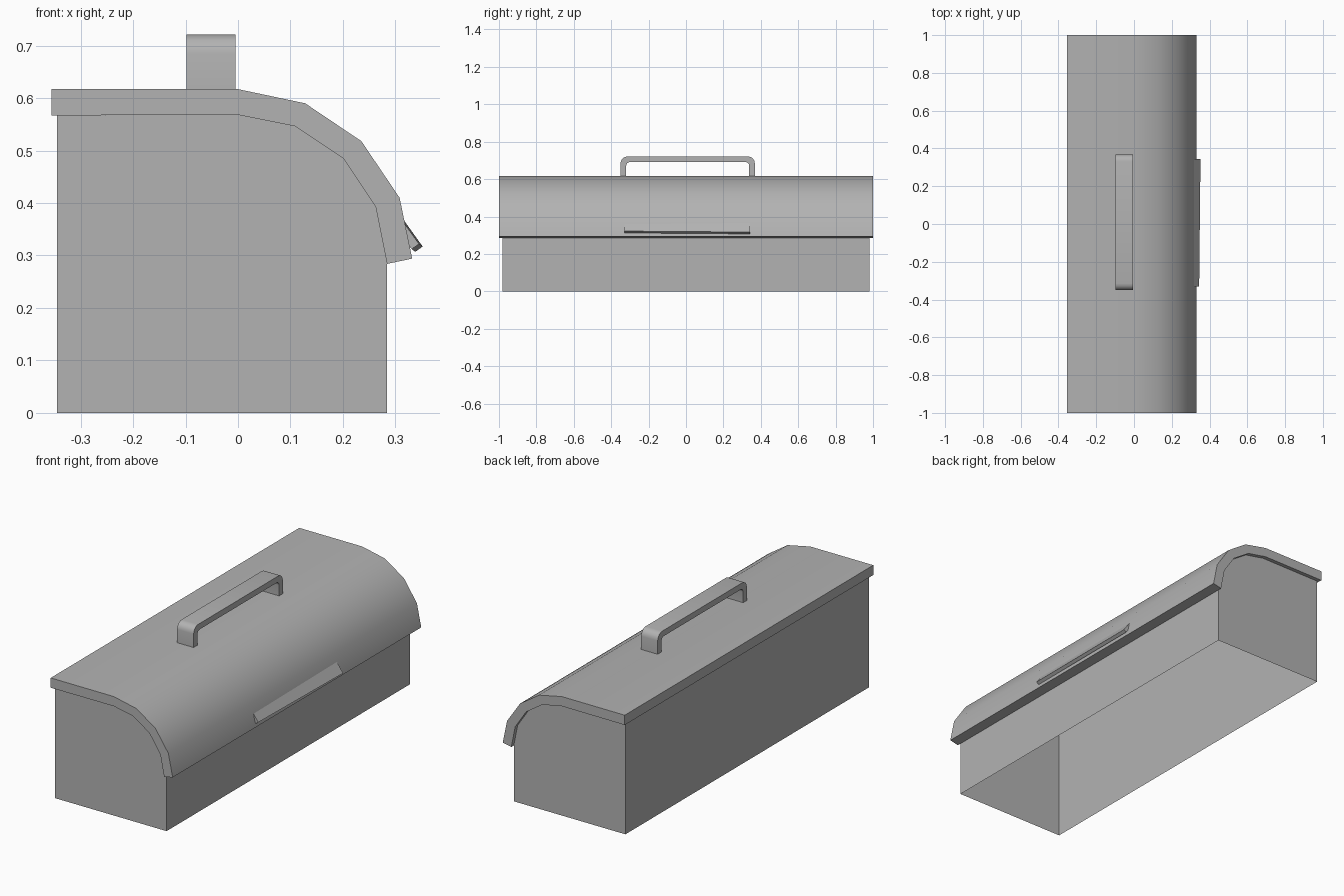
import bpy, bmesh, math
from mathutils import Vector

cube = bpy.data.objects.get("Cube")
if cube:
    bpy.data.objects.remove(cube, do_unlink=True)

grey = bpy.data.materials.new("plain_grey")
grey.use_nodes = True
colour = (0.45, 0.45, 0.45, 1)
grey.diffuse_color = colour
grey.node_tree.nodes["Principled BSDF"].inputs["Base Color"].default_value = colour


def prism(name, start, end, drop=None):
    """Join two matching loops of points with side faces and two caps."""
    bm = bmesh.new()
    a = [bm.verts.new(p) for p in start]
    b = [bm.verts.new(p) for p in end]
    n = len(a)
    bm.faces.new(a)
    bm.faces.new(b[::-1])
    for i in range(n):
        j = (i + 1) % n
        bm.faces.new((a[j], a[i], b[i], b[j]))
    bmesh.ops.recalc_face_normals(bm, faces=bm.faces)
    if drop:
        bmesh.ops.delete(bm, geom=[f for f in bm.faces if drop(f)], context='FACES')
    mesh = bpy.data.meshes.new(name)
    bm.to_mesh(mesh)
    bm.free()
    mesh.materials.append(grey)
    obj = bpy.data.objects.new(name, mesh)
    bpy.context.collection.objects.link(obj)
    bpy.ops.object.select_all(action='DESELECT')
    obj.select_set(True)
    bpy.context.view_layer.objects.active = obj
    bpy.ops.object.shade_smooth_by_angle(angle=math.radians(30))
    return obj


def along_y(profile, y):
    return [(x, y, z) for x, z in profile]


# Quarter-round curve shared by the body and the lid
def arc(radius, centre_z, steps=5):
    angles = [math.radians(90 - 18 * 1.25 * i) for i in range(steps)]
    return [(radius * math.cos(t), centre_z + radius * math.sin(t)) for t in angles]


inner = arc(0.284, 0.284)
outer = [(0, 0.617), (0.128, 0.59), (0.235, 0.518), (0.308, 0.41), (0.332, 0.294)]

# Body: thin walls, open below and under the lid
body = [(-0.345, 0), (-0.345, 0.567)] + inner + [(0.284, 0)]
prism("box_body", along_y(body, -0.98), along_y(body, 0.98),
      drop=lambda f: abs(f.normal.z) > 0.1)

# Lid: thick curved sheet overhanging the body
lid = [(-0.355, 0.567), (-0.355, 0.617)] + outer + inner[::-1]
prism("curved_lid", along_y(lid, -1), along_y(lid, 1))


# Handle: flat strap bent over two rounded corners
def strap(low, high, top, radius):
    path = [(low, 0.61)]
    for centre, first in ((low + radius, 180), (high - radius, 90)):
        for i in range(5):
            t = math.radians(first - 22.5 * i)
            path.append((centre + radius * math.cos(t),
                         top - radius + radius * math.sin(t)))
    return path + [(high, 0.61)]


handle = strap(-0.35, 0.368, 0.721, 0.036) + strap(-0.32, 0.338, 0.691, 0.02)[::-1]
prism("carry_handle", [(-0.098, y, z) for y, z in handle],
      [(-0.005, y, z) for y, z in handle])

# Opening lip: slanted plate, set slightly askew on the lid
lip = [(0.314, 0.37), (0.352, 0.317), (0.338, 0.307), (0.308, 0.345)]
near = [(x - 0.007, z + 0.005) for x, z in lip]
prism("opening_lip", along_y(near, -0.33), along_y(lip, 0.343))
